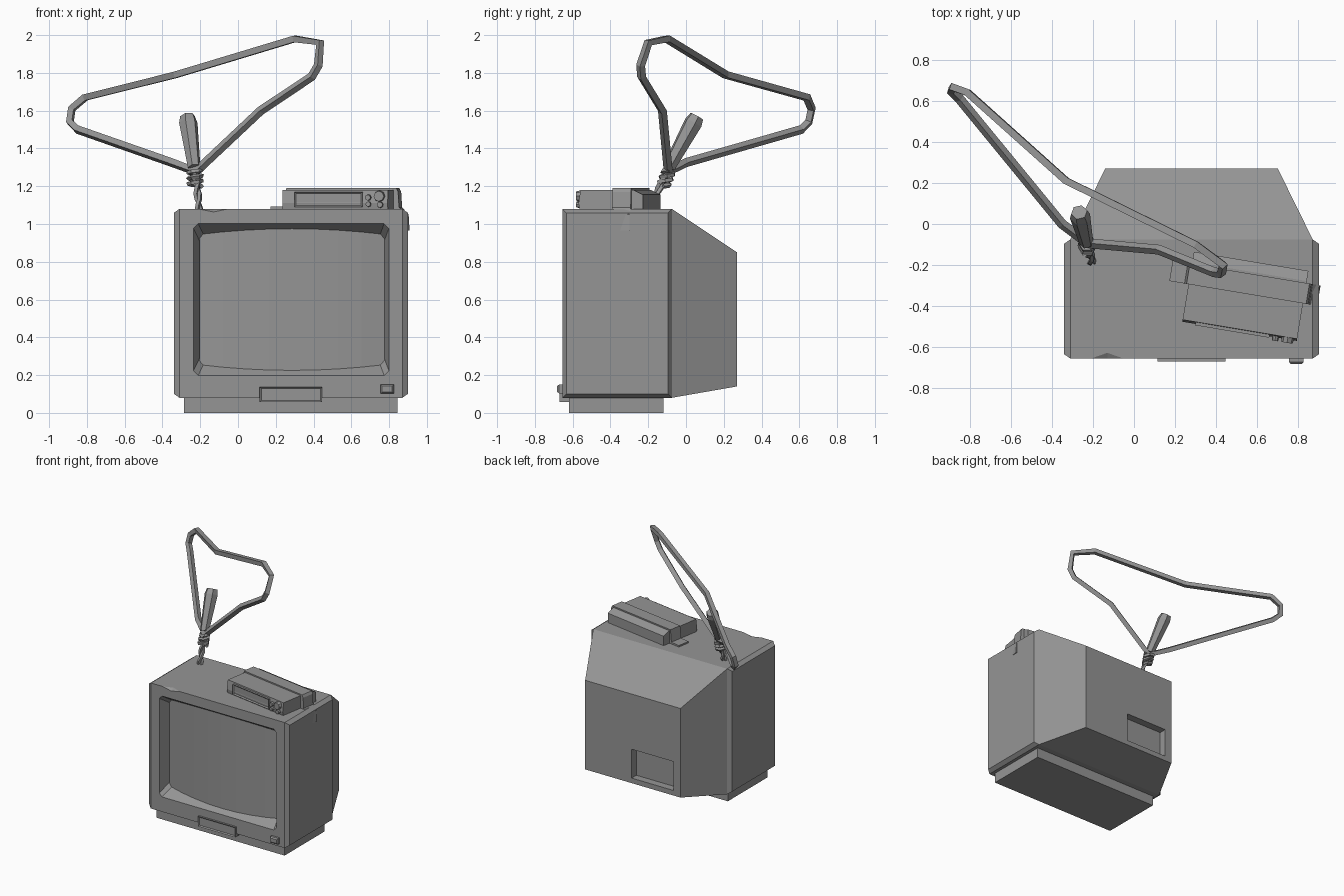
import bpy, bmesh
from math import sin, cos, pi, radians
from mathutils import Matrix, Vector

if "Cube" in bpy.data.objects:
    bpy.data.objects.remove(bpy.data.objects["Cube"])

# Dark grey for every part
grey = bpy.data.materials.new('dark_grey')
grey.diffuse_color = (0.3, 0.3, 0.3, 1)
grey.use_nodes = True
grey.node_tree.nodes["Principled BSDF"].inputs["Base Color"].default_value = grey.diffuse_color


def add_object(name, data):
    data.materials.append(grey)
    ob = bpy.data.objects.new(name, data)
    bpy.context.collection.objects.link(ob)
    return ob


def finish(name, bm, matrix=None):
    if matrix:
        bm.transform(matrix)
    bmesh.ops.recalc_face_normals(bm, faces=bm.faces)
    me = bpy.data.meshes.new(name)
    bm.to_mesh(me)
    bm.free()
    return add_object(name, me)


def loft_bm(rings):
    bm = bmesh.new()
    vs = [[bm.verts.new(p) for p in r] for r in rings]
    n = len(rings[0])
    for a, b in zip(vs, vs[1:]):
        for i in range(n):
            j = (i + 1) % n
            bm.faces.new((a[i], a[j], b[j], b[i]))
    bm.faces.new(vs[0])
    bm.faces.new(vs[-1])
    bmesh.ops.recalc_face_normals(bm, faces=bm.faces)
    return bm


def rect(y, x0, x1, z0, z1, c=0):
    """Rectangle across y, with corners cut by c."""
    if not c:
        return [(x0, y, z0), (x1, y, z0), (x1, y, z1), (x0, y, z1)]
    return [(x0 + c, y, z0), (x1 - c, y, z0), (x1, y, z0 + c), (x1, y, z1 - c),
            (x1 - c, y, z1), (x0 + c, y, z1), (x0, y, z1 - c), (x0, y, z0 + c)]


def box(name, x0, x1, y0, y1, z0, z1, matrix=None, inset=0, depth=0):
    bm = loft_bm([rect(y0, x0, x1, z0, z1), rect(y1, x0, x1, z0, z1)])
    if inset:
        front = [f for f in bm.faces if f.normal.y < -0.9]
        bmesh.ops.inset_individual(bm, faces=front, thickness=inset, depth=depth)
    return finish(name, bm, matrix)


def wire(name, pts, r, radii=None, cyclic=False, res=0):
    cu = bpy.data.curves.new(name, 'CURVE')
    cu.dimensions = '3D'
    cu.bevel_depth = r
    cu.bevel_resolution = res
    cu.use_fill_caps = True
    sp = cu.splines.new('POLY')
    sp.points.add(len(pts) - 1)
    for i, (p, q) in enumerate(zip(sp.points, pts)):
        p.co = (*q, 1)
        p.radius = radii[i] if radii else 1
    sp.use_cyclic_u = cyclic
    sp.use_smooth = False
    return add_object(name, cu)


def cut(ob, cutter):
    m = ob.modifiers.new('cut', 'BOOLEAN')
    m.operation = 'DIFFERENCE'
    m.solver = 'EXACT'
    m.object = cutter
    bpy.context.view_layer.objects.active = ob
    bpy.ops.object.modifier_apply(modifier=m.name)
    bpy.data.objects.remove(cutter)


# Cabinet: block with tapered back and raised, chamfered side panels
bm = loft_bm([rect(-0.655, -0.31, 0.87, 0.08, 1.08),
              rect(-0.075, -0.31, 0.87, 0.08, 1.08),
              rect(0.27, -0.14, 0.70, 0.14, 0.85)])
sides = [f for f in bm.faces if abs(f.normal.x) > 0.99]
bmesh.ops.inset_individual(bm, faces=sides, thickness=0.03, depth=0.03)
cabinet = finish('cabinet', bm)

# Screen opening with sloping walls, and the socket recess at the back
cut(cabinet, finish('opening_cutter', loft_bm([
    rect(-0.70, -0.25, 0.81, 0.168, 1.032, 0.025),
    rect(-0.56, -0.205, 0.775, 0.262, 0.938, 0.025)])))
cut(cabinet, box('recess_cutter', -0.08, 0.29, 0.21, 0.4, 0.18, 0.41))

# Dent on the top front edge
bm = bmesh.new()
bmesh.ops.create_uvsphere(bm, u_segments=4, v_segments=2, radius=1)
bm.transform(Matrix.Translation((-0.13, -0.67, 1.09)) @ Matrix.Diagonal((0.17, 0.06, 0.035, 1)))
cut(cabinet, finish('dent_cutter', bm))

# Bulging screen, curved across its width
arc = [(0.285 + 0.49 * u, -0.57 - 0.045 * (1 - u * u)) for u in [i / 4 - 1 for i in range(9)]]
arc += [(0.775, -0.545), (-0.205, -0.545)]
finish('screen', loft_bm([[(x, y, z) for x, y in arc] for z in (0.2, 0.99)]))

# Plinth, control flap and power button
box('plinth', -0.285, 0.845, -0.62, -0.12, 0, 0.09)
box('control_flap', 0.115, 0.445, -0.67, -0.60, 0.057, 0.137, inset=0.012, depth=-0.008)
box('power_button', 0.755, 0.825, -0.672, -0.65, 0.103, 0.15, inset=0.012, depth=0.01)

# Set-top box, turned slightly on the cabinet
M = Matrix.Translation((0.545, -0.35, 1.08)) @ Matrix.Rotation(radians(-9.5), 4, 'Z')
profile = [(-0.17, 0), (-0.175, 0.03), (-0.165, 0.10), (0.12, 0.10), (0.17, 0.075), (0.17, 0)]
finish('set_top_box', loft_bm([[(x, y, z) for y, z in profile] for x in (-0.285, 0.28)]), M)
box('display_panel', -0.22, 0.145, -0.182, -0.16, 0.01, 0.09, M, inset=0.012, depth=-0.008)
for i, (x, z, r) in enumerate([(0.235, 0.067, 0.032), (0.175, 0.06, 0.018),
                               (0.177, 0.025, 0.016), (0.24, 0.022, 0.018)]):
    bm = bmesh.new()
    bmesh.ops.create_cone(bm, cap_ends=True, segments=8, radius1=r, radius2=r * 0.85, depth=0.035)
    finish(f'knob_{i + 1}', bm, M @ Matrix.Translation((x, -0.175, z)) @ Matrix.Rotation(pi / 2, 4, 'X'))

# Tape strap over the box, hanging down the cabinet side
strap = [(-0.38, 0), (-0.38, 0.012), (-0.305, 0.014), (-0.295, 0.11), (0.295, 0.11),
         (0.305, 0.09), (0.31, 0.008), (0.345, -0.03), (0.35, -0.115), (0.325, -0.115),
         (0.325, -0.04), (0.29, 0)]
finish('tape_strap', loft_bm([[(x, y, z) for x, z in strap] for y in (0.01, 0.11)]), M)

# Aerial: bent wire triangle
wire('aerial_loop', [
    (-0.23, -0.09, 1.28), (-0.35, 0.0, 1.325), (-0.85, 0.61, 1.50), (-0.89, 0.65, 1.54),
    (-0.88, 0.665, 1.61), (-0.81, 0.64, 1.67), (-0.33, 0.21, 1.79), (0.30, -0.10, 1.98),
    (0.435, -0.20, 1.96), (0.425, -0.24, 1.84), (0.39, -0.235, 1.78),
    (0.12, -0.125, 1.60), (-0.21, -0.095, 1.29)], 0.024, cyclic=True)

# Aerial: hook end, a thick six-sided stub
wire('aerial_stub', [(-0.232, -0.09, 1.30), (-0.263, 0.038, 1.535), (-0.267, 0.057, 1.57)],
     0.05, [0.68, 1, 0.8], res=1)

# Aerial: coil and twisted stem
coil = []
for i in range(19):
    a, t = i * pi / 3, i / 18
    coil.append((-0.227 + 0.035 * cos(a), -0.12 + 0.03 * t + 0.035 * sin(a), 1.20 + 0.085 * t))
wire('aerial_coil', coil, 0.013)
for k in range(2):
    pts = []
    for i in range(8):
        t = i / 7
        c = Vector((-0.205, -0.19, 1.07)).lerp(Vector((-0.225, -0.105, 1.28)), t)
        a = t * 2.5 * pi + k * pi
        pts.append(c + Vector((0.012 * cos(a), 0.012 * sin(a), 0)))
    wire(f'aerial_stem_{k + 1}', pts, 0.013)
